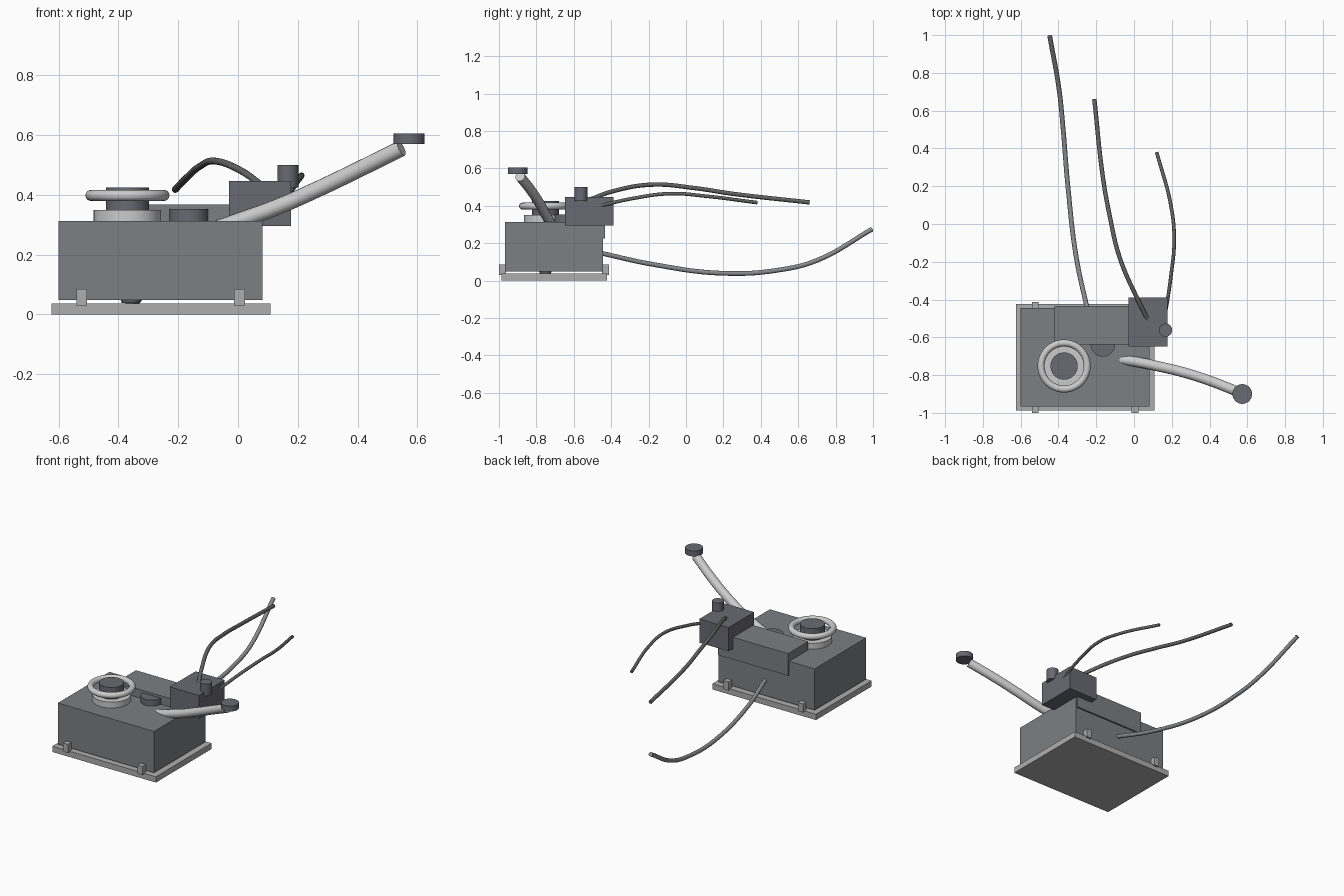
import bpy, math
from mathutils import Vector

if "Cube" in bpy.data.objects:
    bpy.data.objects.remove(bpy.data.objects["Cube"])


def mat(name, r, g, b):
    m = bpy.data.materials.new(name)
    m.diffuse_color = (r, g, b, 1)
    m.use_nodes = True
    m.node_tree.nodes["Principled BSDF"].inputs["Base Color"].default_value = m.diffuse_color
    return m


BODY = mat("housing_grey", 0.20, 0.215, 0.225)
DARK = mat("dark_grey", 0.14, 0.145, 0.17)
PLATE = mat("plate_grey", 0.42, 0.42, 0.42)
LIGHT = mat("light_metal", 0.72, 0.72, 0.71)
HOSE = mat("hose_grey", 0.25, 0.26, 0.28)
RUBBER = mat("rubber_grey", 0.13, 0.13, 0.13)


def finish(name, m, smooth=True):
    o = bpy.context.object
    o.name = name
    o.data.materials.clear()
    o.data.materials.append(m)
    if smooth:
        bpy.ops.object.shade_smooth_by_angle()
    return o


def box(name, m, x0, x1, y0, y1, z0, z1):
    bpy.ops.mesh.primitive_cube_add(size=1, location=((x0 + x1) / 2, (y0 + y1) / 2, (z0 + z1) / 2))
    bpy.context.object.scale = (x1 - x0, y1 - y0, z1 - z0)
    bpy.ops.object.transform_apply(location=False, rotation=False, scale=True)
    return finish(name, m, False)


def disc(name, m, x, y, r, z0, z1, r_bottom=None):
    bpy.ops.mesh.primitive_cone_add(vertices=48, radius1=r_bottom or r, radius2=r,
                                    depth=z1 - z0, location=(x, y, (z0 + z1) / 2))
    return finish(name, m)


def tube(name, m, r, pts):
    cu = bpy.data.curves.new(name, 'CURVE')
    cu.dimensions = '3D'
    cu.bevel_depth = r
    cu.bevel_resolution = 6
    cu.use_fill_caps = True
    cu.resolution_u = 10
    sp = cu.splines.new('BEZIER')
    sp.bezier_points.add(len(pts) - 1)
    for b, p in zip(sp.bezier_points, pts):
        b.co = Vector(p)
        b.handle_left_type = b.handle_right_type = 'AUTO'
    o = bpy.data.objects.new(name, cu)
    bpy.context.collection.objects.link(o)
    bpy.ops.object.select_all(action='DESELECT')
    o.select_set(True)
    bpy.context.view_layer.objects.active = o
    bpy.ops.object.convert(target='MESH')
    return finish(name, m)


# Housing and mounting plate
box("base_plate", PLATE, -0.625, 0.109, -0.987, -0.423, 0, 0.037)
box("main_housing", BODY, -0.6, 0.082, -0.967, -0.445, 0.048, 0.313)
box("rear_cover", BODY, -0.42, 0.077, -0.638, -0.434, 0.225, 0.367)

# Mounting clips, front and back
for i, x in enumerate((-0.523, 0.005)):
    for side, y0, y1 in (("front", -1.0, -0.962), ("rear", -0.448, -0.412)):
        box(f"clip_{side}_{i + 1}", PLATE, x - 0.018, x + 0.018, y0, y1, 0.03, 0.085)

# Shaft column with ring
cx, cy = -0.37, -0.752
disc("shaft_foot", DARK, -0.359, cy, 0.036, 0.038, 0.055, 0.03)
disc("shaft_flange", LIGHT, cx, cy, 0.113, 0.31, 0.35)
disc("shaft_hub", DARK, cx, cy, 0.072, 0.345, 0.425)
bpy.ops.mesh.primitive_torus_add(major_radius=0.122, minor_radius=0.0185,
                                 major_segments=64, minor_segments=16,
                                 location=(cx, cy, 0.398))
finish("shaft_ring", LIGHT)
disc("side_cap", DARK, -0.165, -0.637, 0.065, 0.31, 0.352)

# Control unit
box("control_box", DARK, -0.03, 0.177, -0.648, -0.388, 0.295, 0.447)
disc("control_button", DARK, 0.167, -0.562, 0.035, 0.425, 0.5)

# Lever
tube("lever_arm", LIGHT, 0.027, [(-0.10, -0.716, 0.277), (0.0, -0.728, 0.312),
                                 (0.13, -0.754, 0.359), (0.26, -0.785, 0.416),
                                 (0.41, -0.833, 0.488), (0.547, -0.887, 0.556)])
disc("lever_knob", DARK, 0.573, -0.9, 0.052, 0.57, 0.605)

# Cables
tube("low_cable", HOSE, 0.0125, [(-0.245, -0.46, 0.148), (-0.305, -0.18, 0.087),
                                 (-0.35, 0.2, 0.039), (-0.375, 0.5, 0.057),
                                 (-0.395, 0.7, 0.108), (-0.446, 0.995, 0.275)])
tube("top_cable", RUBBER, 0.0115, [(0.075, -0.51, 0.435), (0.02, -0.4, 0.475),
                                   (-0.075, -0.18, 0.513), (-0.13, 0.05, 0.494),
                                   (-0.165, 0.25, 0.464), (-0.21, 0.66, 0.418)])
tube("side_cable", RUBBER, 0.0095, [(0.165, -0.48, 0.395), (0.195, -0.28, 0.44),
                                    (0.213, -0.08, 0.465), (0.195, 0.1, 0.452),
                                    (0.12, 0.38, 0.417)])
